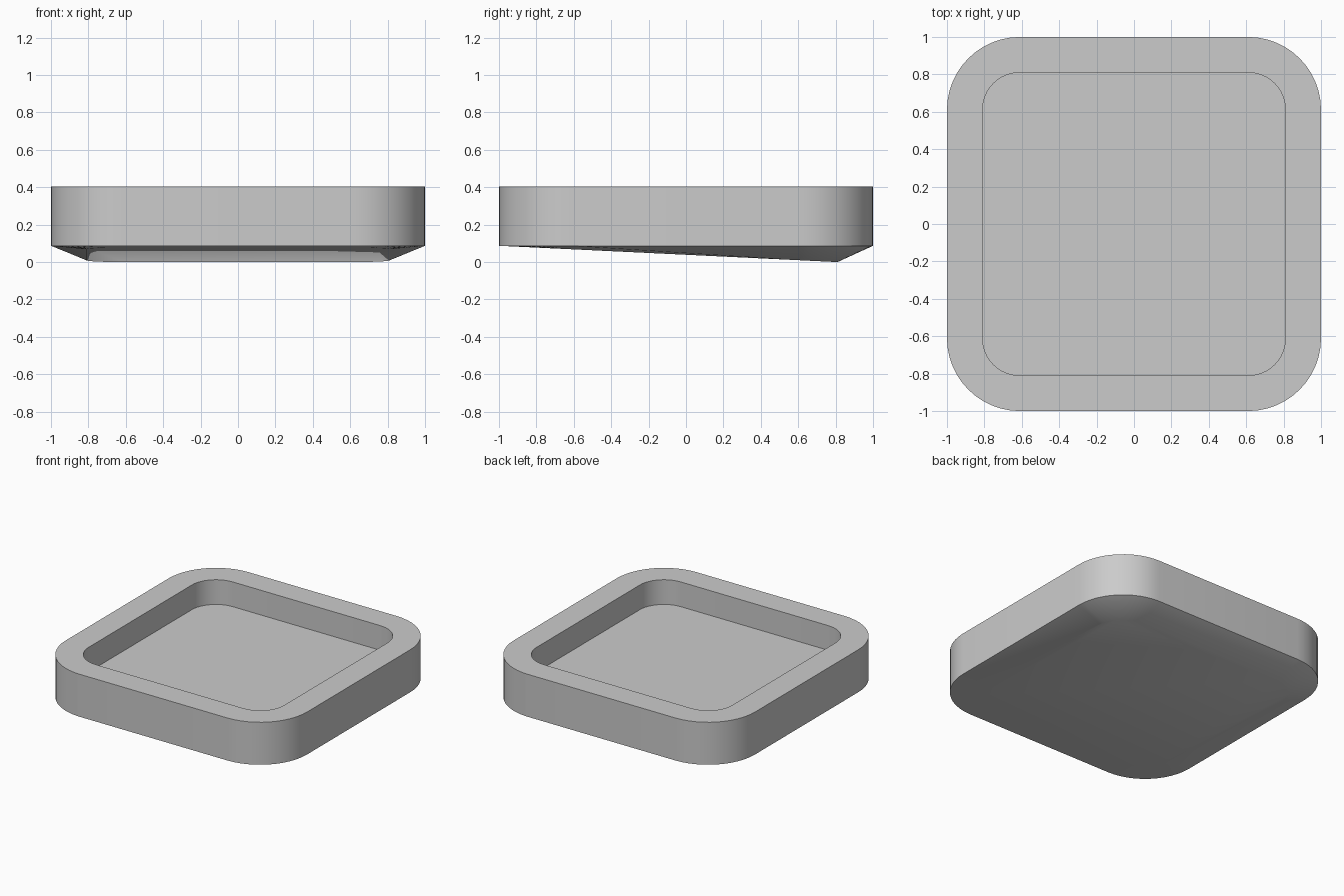
import bpy
import bmesh
from math import sin, cos, pi, radians

cube = bpy.data.objects.get("Cube")
if cube:
    bpy.data.objects.remove(cube, do_unlink=True)

CORNER = 0.61      # where the straight sides meet the rounded corners
STEPS = 12         # segments in each corner
RIM_Z, WALL_Z, FLOOR_Z = 0.405, 0.087, 0.22
OUTER, INNER = 1.0, 0.81

grey = bpy.data.materials.new("plain grey")
grey.use_nodes = True
grey.diffuse_color = (0.6, 0.6, 0.6, 1)
grey.node_tree.nodes["Principled BSDF"].inputs["Base Color"].default_value = (0.6, 0.6, 0.6, 1)


def rounded_ring(bm, half, height):
    """Rounded square of vertices; height gives z for each y."""
    radius = half - CORNER
    ring = []
    for quarter, (sx, sy) in enumerate([(1, 1), (-1, 1), (-1, -1), (1, -1)]):
        for i in range(STEPS + 1):
            a = (quarter + i / STEPS) * pi / 2
            x, y = sx * CORNER + radius * cos(a), sy * CORNER + radius * sin(a)
            ring.append(bm.verts.new((x, y, height(y))))
    return ring


def sloped_base(y):
    # underside rises steadily from the back to the front edge
    return WALL_Z * (INNER - y) / (INNER + OUTER)


bm = bmesh.new()
# pocket floor, pocket lip, outer rim, bottom of wall, sloped underside
rings = [
    rounded_ring(bm, INNER, lambda y: FLOOR_Z),
    rounded_ring(bm, INNER, lambda y: RIM_Z),
    rounded_ring(bm, OUTER, lambda y: RIM_Z),
    rounded_ring(bm, OUTER, lambda y: WALL_Z),
    rounded_ring(bm, INNER, sloped_base),
]
for low, high in zip(rings, rings[1:]):
    for i in range(len(low)):
        j = (i + 1) % len(low)
        bm.faces.new((low[i], low[j], high[j], high[i]))
bm.faces.new(rings[0])
bm.faces.new(rings[-1])
bmesh.ops.recalc_face_normals(bm, faces=bm.faces)

mesh = bpy.data.meshes.new("tray")
bm.to_mesh(mesh)
bm.free()
mesh.materials.append(grey)
tray = bpy.data.objects.new("tray", mesh)
bpy.context.collection.objects.link(tray)

# smooth corners, sharp edges
bpy.ops.object.select_all(action='DESELECT')
tray.select_set(True)
bpy.context.view_layer.objects.active = tray
bpy.ops.object.shade_smooth_by_angle(angle=radians(30))
